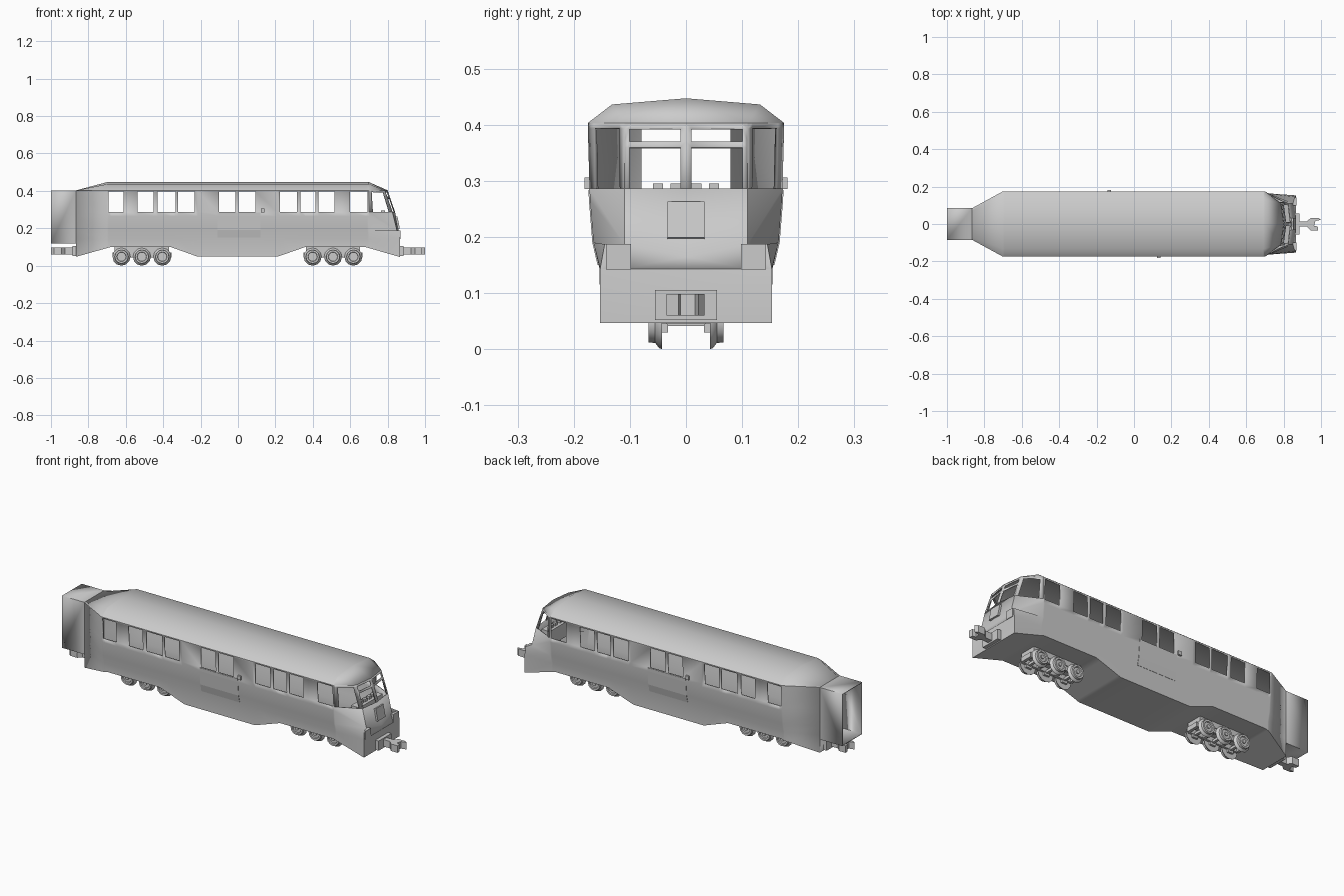
import bpy, bmesh, math
from mathutils import Vector

if "Cube" in bpy.data.objects:
    bpy.data.objects.remove(bpy.data.objects["Cube"])

grey = bpy.data.materials.new("plain grey")
grey.diffuse_color = (0.6, 0.6, 0.6, 1)
grey.use_nodes = True
grey.node_tree.nodes["Principled BSDF"].inputs["Base Color"].default_value = grey.diffuse_color


def finish(name, bm, smooth=None, thick=0):
    me = bpy.data.meshes.new(name)
    bm.to_mesh(me)
    bm.free()
    ob = bpy.data.objects.new(name, me)
    bpy.context.collection.objects.link(ob)
    me.materials.append(grey)
    if smooth:
        bpy.ops.object.select_all(action='DESELECT')
        ob.select_set(True)
        bpy.context.view_layer.objects.active = ob
        bpy.ops.object.shade_smooth_by_angle(angle=math.radians(smooth))
    if thick:
        mod = ob.modifiers.new("wall", 'SOLIDIFY')
        mod.thickness = thick
        mod.offset = -1
    return ob


def box(name, x0, x1, y0, y1, z0, z1):
    bm = bmesh.new()
    bmesh.ops.create_cube(bm, size=1)
    for v in bm.verts:
        v.co = ((x0 + x1) / 2 + v.co.x * (x1 - x0),
                (y0 + y1) / 2 + v.co.y * (y1 - y0),
                (z0 + z1) / 2 + v.co.z * (z1 - z0))
    return finish(name, bm)


def interp(x, pts):
    for (a, p), (b, q) in zip(pts, pts[1:]):
        if x <= b:
            return p + (q - p) * max(0, (x - a) / (b - a))
    return pts[-1][1]


# Half cross-section of the body (y, z), roof ridge to sill
SECTION = [(0, .447), (.132, .436), (.175, .403), (.175, .396), (.172, .286),
           (.171, .265), (.165, .19), (.154, .143), (.153, .10)]
BOTTOM = [(-.865, .048), (-.68, .10), (-.36, .10), (-.215, .048),
          (.21, .048), (.36, .10), (.68, .10), (.865, .047)]
WINDOWS = [(-.693, -.612), (-.537, -.452), (-.430, -.334), (-.321, -.233),
           (-.102, -.013), (.003, .094), (.225, .316), (.334, .414),
           (.43, .516), (.60, .692)]
REAR = -.865
CAB = .70


def ring(x):
    t = max(0, (-.70 - x) / .165)
    out = []
    for i, (y, z) in enumerate(SECTION):
        if i == 8:
            z = interp(x, BOTTOM)
        elif i < 3:
            z += (.403 - z) * t
        ty = (0, .07)[i] if i < 2 else .085
        out.append(Vector((x, y + (ty - y) * t, z)))
    return out


shell = bmesh.new()


def face(*pts):
    for s in (1, -1):
        shell.faces.new([shell.verts.new((p[0], p[1] * s, p[2])) for p in pts])


def span(*pts):
    # face reaching across the centre line
    half = [Vector(p) for p in pts]
    other = [Vector((p.x, -p.y, p.z)) for p in reversed(half)]
    shell.faces.new([shell.verts.new(p) for p in half + other])


def panel(a, b, c, d, us, vs, holes):
    # four-cornered panel split into a grid, with window cells left out
    def at(u, v):
        return a.lerp(b, u).lerp(d.lerp(c, u), v)
    for i in range(len(us) - 1):
        for j in range(len(vs) - 1):
            if (i, j) not in holes:
                face(at(us[i], vs[j]), at(us[i + 1], vs[j]),
                     at(us[i + 1], vs[j + 1]), at(us[i], vs[j + 1]))


# Main body loft with open windows
stations = sorted({REAR, -.70, CAB} | {x for w in WINDOWS for x in w}
                  | {b[0] for b in BOTTOM[1:-1]})
for xa, xb in zip(stations, stations[1:]):
    A, B, mid = ring(xa), ring(xb), (xa + xb) / 2
    for i in range(8):
        if i == 3 and any(a < mid < b for a, b in WINDOWS):
            continue
        face(A[i], B[i], B[i + 1], A[i + 1])
    span(A[8], B[8])

# Cab: roof front, windscreen, corner windows and nose
P = ring(CAB)
F0, F1 = Vector((.80, 0, .403)), Vector((.785, .11, .403))
W0, W1 = Vector((.84, 0, .286)), Vector((.826, .11, .286))
N0, N1 = Vector((.864, 0, .165)), Vector((.85, .11, .187))
M0, M1 = Vector((.865, 0, .143)), Vector((.865, .11, .143))
Q6, Q7 = Vector((.86, .145, .187)), Vector((.865, .153, .143))
Q8 = Vector((.865, .153, .047))
face(P[0], P[1], F1, F0)
face(P[1], P[2], F1)
panel(F0, F1, W1, W0, [0, .09, .92, 1], [0, .085, .28, .37, 1], {(1, 1), (1, 3)})
panel(P[2], F1, W1, P[4], [0, .17, .87, 1], [0, .085, 1], {(1, 1)})
face(P[4], W1, N1, P[5])
face(W0, W1, N1, N0)
face(P[5], N1, Q6, P[6])
face(P[6], Q6, Q7, P[7])
face(P[7], Q7, Q8, P[8])
face(N1, Q6, Q7, M1)
face(N0, N1, M1, M0)
span(Q7, Q8)
span(P[8], Q8)

# Open rear gangway and the wall below it
G = [Vector((REAR, .085, .403)), Vector((-1, .085, .403)),
     Vector((-1, .085, .12)), Vector((REAR, .085, .12))]
face(*G)
span(G[0], G[1])
span(G[2], G[3])
span(G[3], (REAR, .085, .048))

bmesh.ops.remove_doubles(shell, verts=shell.verts, dist=.0004)
for f in shell.faces:
    f.normal_update()
    c = f.calc_center_median()
    if (c - Vector((min(.7, max(-.8, c.x)), 0, .25))).dot(f.normal) < 0:
        f.normal_flip()
finish("body_shell", shell, 40, .006)

# Side doors and handles, one per side, turned half a circle
side = sorted((z, y) for y, z in SECTION[2:])
for s, label in ((-1, "front"), (1, "back")):
    bm = bmesh.new()
    rows = [[bm.verts.new((x * -s, s * (interp(z, side) + .002), z))
             for x in (-.11, .12)] for z in (.15, .19, .265, .284)]
    for a, b in zip(rows, rows[1:]):
        bm.faces.new((a[0], a[1], b[1], b[0]))
    for f in bm.faces:
        f.normal_update()
        if f.normal.y * s < 0:
            f.normal_flip()
    finish(label + "_door", bm, None, .003)
    hx = -s * .133
    box(label + "_door_lamp", hx - .01, hx + .01, *sorted((s * .165, s * .181)), .285, .306)

# Nose hatch and corner lamps
hatch = box("nose_hatch", -.006, .006, -.033, .033, -.033, .033)
hatch.location = (.853, 0, .23)
hatch.rotation_euler.y = -.2
for s in (-1, 1):
    box("corner_lamp", .835, .868, *sorted((s * .098, s * .143)), .142, .187)

# Driver's desk with control blocks
box("driver_desk", .75, .80, -.1, .1, .2, .28)
for y in (-.05, -.019, .019, .05):
    box("control_block", .765, .785, y - .009, y + .009, .28, .295)


# Wheels turned from a profile (radius, y)
WHEEL = [(0, .043), (.048, .043), (.046, .048), (.037, .055), (.036, .067),
         (.026, .067), (.024, .061), (.01, .061), (.01, .067), (0, .067)]


def wheel(x, s):
    bm = bmesh.new()
    n = 12
    loops = [[bm.verts.new((x + r * math.cos(k * math.tau / n), s * y,
                            .048 + r * math.sin(k * math.tau / n)))
              for k in range(n)] for r, y in WHEEL[1:-1]]
    for a, b in zip(loops, loops[1:]):
        for k in range(n):
            bm.faces.new((a[k], a[(k + 1) % n], b[(k + 1) % n], b[k]))
    bm.faces.new(loops[0])
    bm.faces.new(loops[-1])
    bmesh.ops.recalc_face_normals(bm, faces=bm.faces)
    finish("wheel", bm, 35)


# Bogies
for cx in (-.514, .508):
    for dx in (-.109, 0, .109):
        for s in (-1, 1):
            wheel(cx + dx, s)
            box("axle_box", cx + dx - .016, cx + dx + .016,
                *sorted((s * .032, s * .046)), .03, .065)
        box("axle", cx + dx - .007, cx + dx + .007, -.045, .045, .041, .055)
    for s in (-1, 1):
        box("bogie_side_beam", cx - .15, cx + .15, *sorted((s * .03, s * .042)), .045, .07)
    for dx in (-.15, -.055, .055, .15):
        box("bogie_cross_beam", cx + dx - .008, cx + dx + .008, -.035, .035, .045, .07)
    box("bogie_top_plate", cx - .145, cx + .145, -.045, .045, .07, .1)

# Couplers: mounting plate, shank and claw
CLAW = [(.87, .014), (.925, .014), (.945, .033), (.985, .033), (1, .022),
        (.97, .016), (.963, -.01), (.982, -.013), (.985, -.035),
        (.945, -.035), (.925, -.014), (.87, -.014)]
for s, label in ((1, "front"), (-1, "rear")):
    bm = bmesh.new()
    f = bm.faces.new([bm.verts.new((s * x, s * y, .06)) for x, y in CLAW])
    top = bmesh.ops.extrude_face_region(bm, geom=[f])['geom']
    for v in top:
        if isinstance(v, bmesh.types.BMVert):
            v.co.z = .098
    bmesh.ops.recalc_face_normals(bm, faces=bm.faces)
    finish(label + "_coupler", bm)
    box(label + "_coupler_plate", *sorted((s * .86, s * .885)), -.055, .055, .052, .105)
